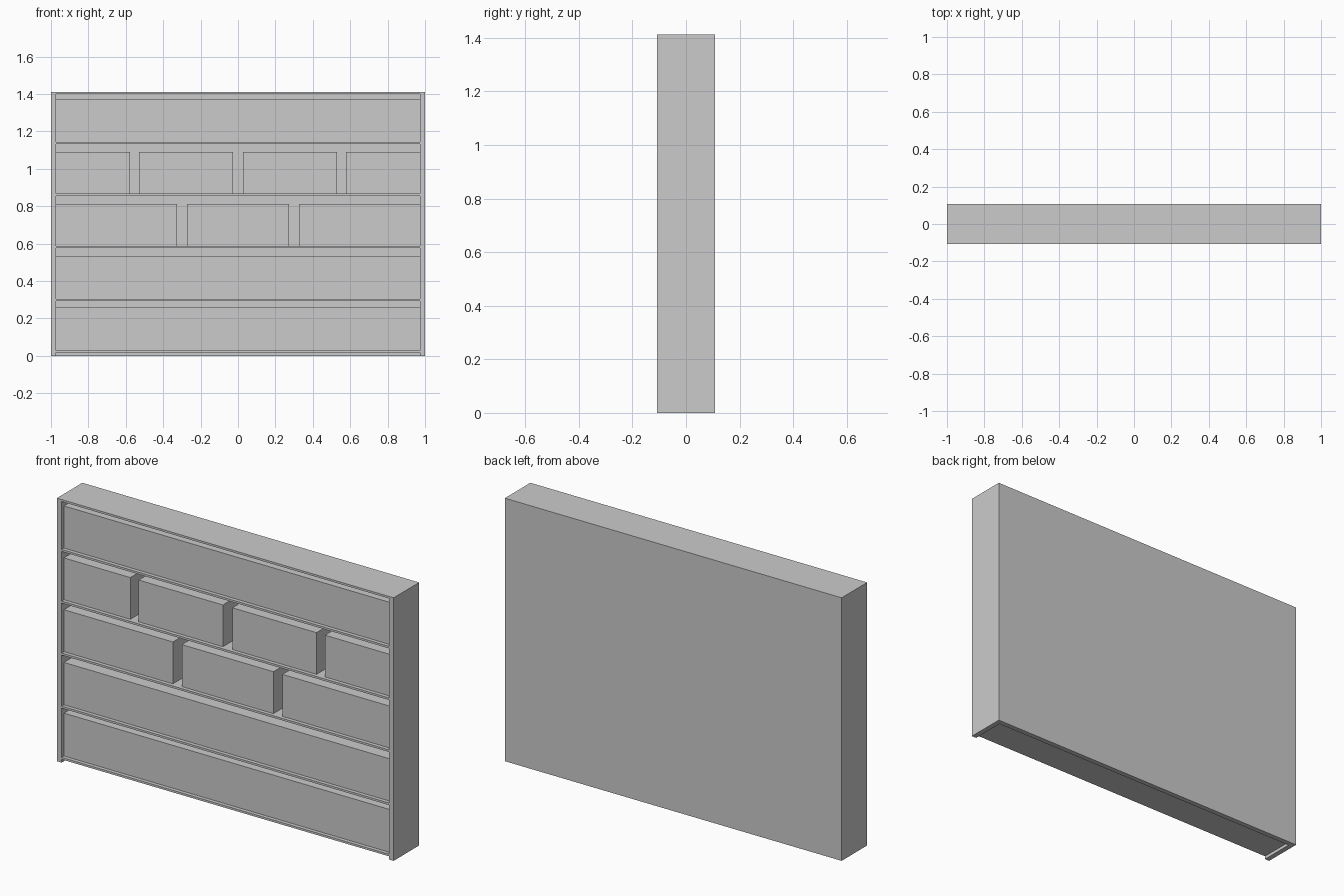
import bpy
import bmesh

if "Cube" in bpy.data.objects:
    bpy.data.objects.remove(bpy.data.objects["Cube"])

W, D, H = 1.0, 0.108, 1.412      # half width, half depth, height
SIDE, BACK, T = 0.028, 0.028, 0.011
INNER = W - SIDE
SETBACK = 0.02                   # boxes sit behind the shelf edge


def box(name, x0, x1, y0, y1, z0, z1):
    bm = bmesh.new()
    bmesh.ops.create_cube(bm, size=1)
    for v in bm.verts:
        v.co.x = x1 if v.co.x > 0 else x0
        v.co.y = y1 if v.co.y > 0 else y0
        v.co.z = z1 if v.co.z > 0 else z0
    mesh = bpy.data.meshes.new(name)
    bm.to_mesh(mesh)
    bm.free()
    obj = bpy.data.objects.new(name, mesh)
    bpy.context.collection.objects.link(obj)
    return obj


# Carcass: two sides, back and top
box("side_left", -W, -INNER, -D, D, 0, H)
box("side_right", INNER, W, -D, D, 0, H)
box("back_panel", -INNER, INNER, D - BACK, D, 0, H)
box("top_panel", -INNER, INNER, -D, D - BACK, H - T, H)

# Each shelf: top surface height, box height, x ranges of its boxes
full = [(-INNER, INNER)]
thirds = [(-INNER, -0.325), (-0.272, 0.272), (0.325, INNER)]
quarters = [(-INNER, -0.578), (-0.528, -0.028), (0.028, 0.528), (0.578, INNER)]
rows = [(0.028, 0.23, full), (0.303, 0.227, full), (0.588, 0.225, thirds),
        (0.867, 0.224, quarters), (1.144, 0.226, full)]

for r, (z, height, spans) in enumerate(rows, 1):
    box(f"shelf_{r}", -INNER, INNER, -D, D - BACK, z - T, z)
    for i, (x0, x1) in enumerate(spans, 1):
        box(f"storage_box_{r}_{i}", x0, x1, -D + SETBACK, D - BACK, z, z + height)
